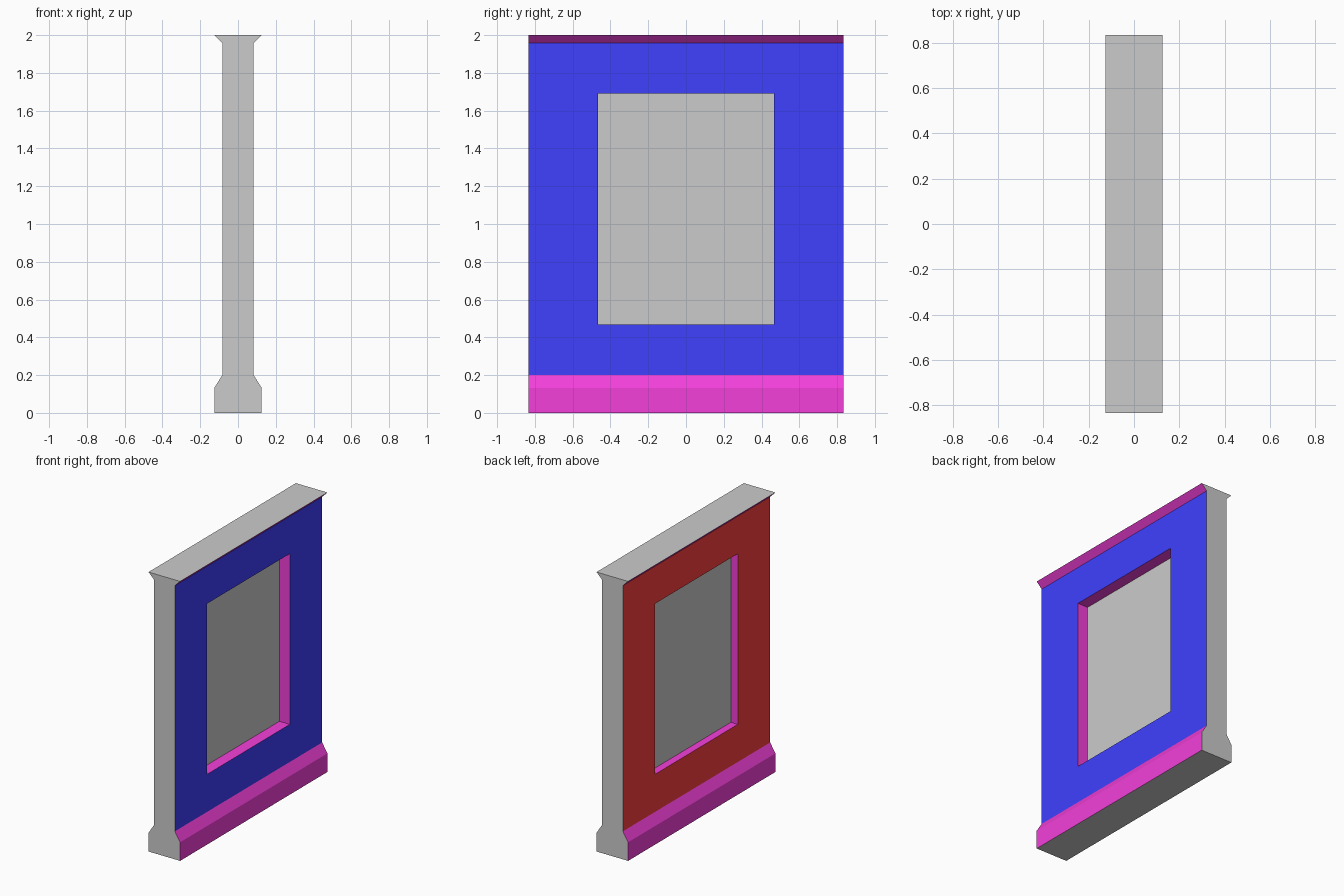
import bpy
import bmesh

if "Cube" in bpy.data.objects:
    bpy.data.objects.remove(bpy.data.objects["Cube"])

HALF_LEN = 0.833
WIN_Y, WIN_Z0, WIN_Z1 = 0.467, 0.469, 1.69


def material(name, color):
    m = bpy.data.materials.new(name)
    m.diffuse_color = (*color, 1)
    m.use_nodes = True
    m.node_tree.nodes["Principled BSDF"].inputs["Base Color"].default_value = m.diffuse_color
    return m


MATS = [material("grey", (0.8, 0.8, 0.8)),
        material("blue", (0.05, 0.05, 1.0)),
        material("red", (1.0, 0.05, 0.05)),
        material("magenta", (0.9, 0.05, 0.7))]
GREY, BLUE, RED, MAGENTA = range(4)


def add_object(name, bm):
    bmesh.ops.recalc_face_normals(bm, faces=bm.faces)
    mesh = bpy.data.meshes.new(name)
    bm.to_mesh(mesh)
    bm.free()
    for m in MATS:
        mesh.materials.append(m)
    ob = bpy.data.objects.new(name, mesh)
    bpy.context.collection.objects.link(ob)
    return ob


def box(name, x0, x1, mat):
    """Box filling the window opening between x0 and x1."""
    bm = bmesh.new()
    bmesh.ops.create_cube(bm, size=1)
    for v in bm.verts:
        v.co.x = x1 if v.co.x > 0 else x0
        v.co.y = WIN_Y if v.co.y > 0 else -WIN_Y
        v.co.z = WIN_Z1 if v.co.z > 0 else WIN_Z0
    for f in bm.faces:
        f.material_index = mat
    return add_object(name, bm)


# Wall panel: mirrored skirting and cornice profile, extruded along y
half = [(0.125, 0), (0.125, 0.133), (0.083, 0.2), (0.083, 1.958), (0.125, 2.0)]
profile = half + [(-x, z) for x, z in reversed(half)]
bm = bmesh.new()
end = bm.faces.new([bm.verts.new((x, -HALF_LEN, z)) for x, z in profile])
ext = bmesh.ops.extrude_face_region(bm, geom=[end], use_keep_orig=True)
bmesh.ops.translate(bm, vec=(0, 2 * HALF_LEN, 0),
                    verts=[g for g in ext["geom"] if isinstance(g, bmesh.types.BMVert)])
bmesh.ops.recalc_face_normals(bm, faces=bm.faces)

# Face colours: grey ends, top and base; magenta trim; blue and red main sides
for f in bm.faces:
    n, c = f.normal, f.calc_center_median()
    if abs(n.x) < 0.1:
        f.material_index = GREY
    elif 0.2 < c.z < 1.958:
        f.material_index = BLUE if n.x > 0 else RED
    else:
        f.material_index = MAGENTA
wall = add_object("wall_panel", bm)

# Window opening with magenta reveals
cutter = box("window_cutter", -0.3, 0.3, MAGENTA)
cutter.hide_render = True
mod = wall.modifiers.new("window_opening", "BOOLEAN")
mod.operation = "DIFFERENCE"
mod.solver = "EXACT"
mod.object = cutter
bpy.context.view_layer.objects.active = wall
bpy.ops.object.modifier_apply(modifier=mod.name)
bpy.data.objects.remove(cutter)

# Window pane
box("window_pane", -0.028, 0.001, GREY)
